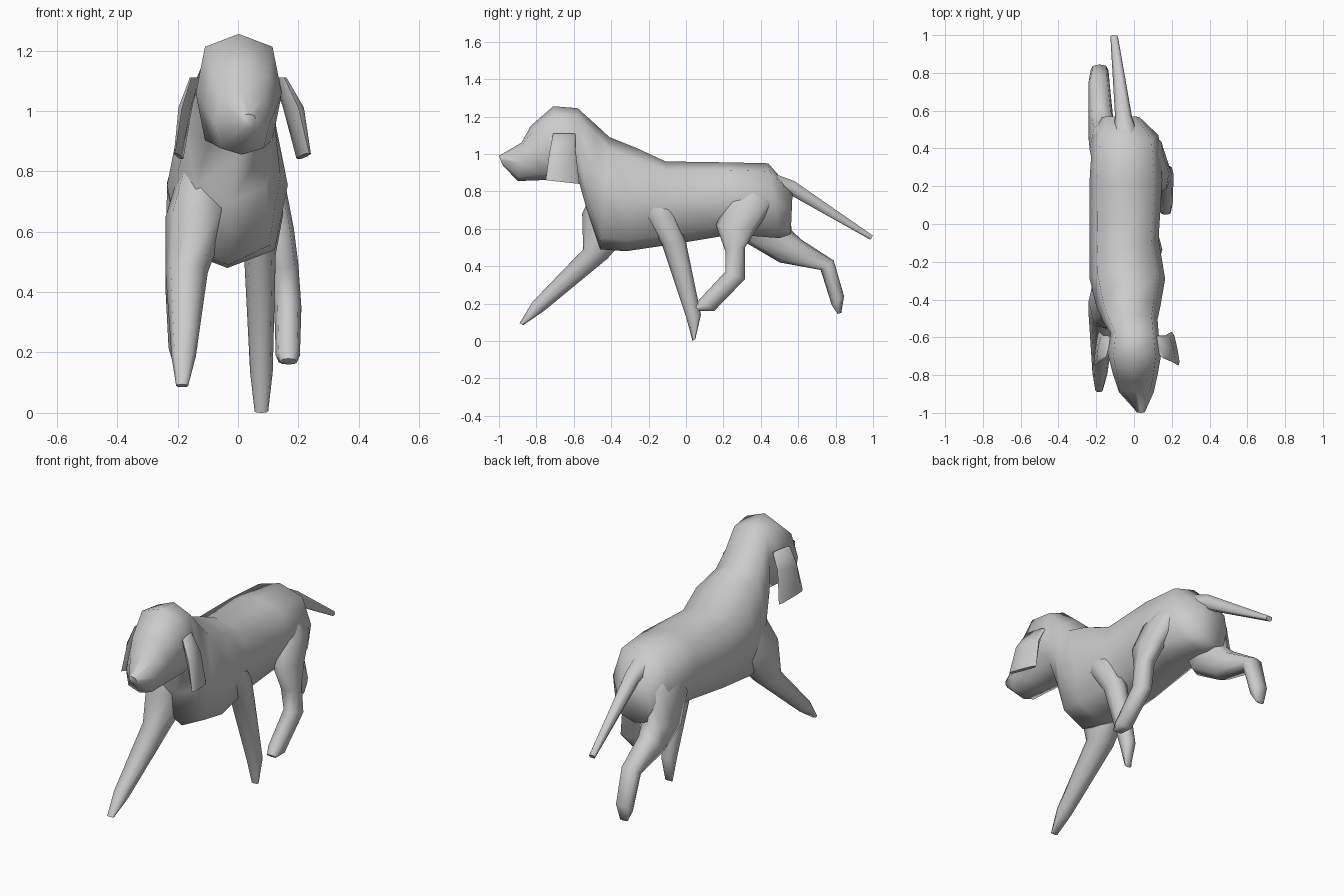
import bpy, bmesh, math
from mathutils import Vector


def spow(v, e):
    return math.copysign(abs(v) ** e, v) if abs(v) > 1e-6 else 0.0


def loft(name, sections, n=8, e=0.8, skew=0.0):
    """Skin rings given as (y1, z1, y2, z2, x_left, x_right)."""
    bm = bmesh.new()
    rings = []
    for y1, z1, y2, z2, xl, xr in sections:
        mid = Vector(((xl + xr) / 2, (y1 + y2) / 2, (z1 + z2) / 2))
        span = Vector((skew, (y1 - y2) / 2, (z1 - z2) / 2))
        side = Vector(((xr - xl) / 2, 0, 0))
        ring = []
        for i in range(n):
            a = 2 * math.pi * i / n
            ring.append(bm.verts.new(mid + side * spow(math.cos(a), e)
                                     + span * spow(math.sin(a), e)))
        rings.append(ring)
    for a, b in zip(rings, rings[1:]):
        for i in range(n):
            j = (i + 1) % n
            bm.faces.new((a[i], a[j], b[j], b[i]))
    bm.faces.new(rings[0])
    bm.faces.new(rings[-1])
    bmesh.ops.recalc_face_normals(bm, faces=bm.faces)
    me = bpy.data.meshes.new(name)
    bm.to_mesh(me)
    bm.free()
    ob = bpy.data.objects.new(name, me)
    bpy.context.collection.objects.link(ob)
    bpy.ops.object.select_all(action='DESELECT')
    ob.select_set(True)
    bpy.context.view_layer.objects.active = ob
    bpy.ops.object.shade_smooth_by_angle(angle=math.radians(70))
    return ob


# torso, neck and head in one skin, rump to nose
loft("body_and_head", [
    (0.57, 0.80, 0.56, 0.57, -0.17, 0.03),
    (0.44, 0.95, 0.50, 0.55, -0.22, 0.13),
    (0.22, 0.955, 0.25, 0.57, -0.235, 0.15),
    (-0.11, 0.96, -0.05, 0.52, -0.235, 0.13),
    (-0.26, 1.03, -0.32, 0.48, -0.235, 0.165),
    (-0.41, 1.09, -0.46, 0.49, -0.20, 0.14),
    (-0.48, 1.155, -0.53, 0.70, -0.17, 0.125),
    (-0.58, 1.245, -0.575, 0.86, -0.125, 0.13),
    (-0.71, 1.255, -0.66, 0.86, -0.14, 0.145),
    (-0.83, 1.15, -0.77, 0.86, -0.11, 0.125),
    (-0.88, 1.06, -0.90, 0.855, -0.08, 0.105),
    (-1.0, 0.99, -0.98, 0.94, 0.01, 0.06),
], e=0.7)

# front legs, running up into the shoulders
loft("front_leg_left", [
    (-0.46, 0.90, -0.20, 0.85, -0.17, -0.02),
    (-0.555, 0.68, -0.26, 0.62, -0.24, -0.03),
    (-0.55, 0.49, -0.42, 0.44, -0.24, -0.10),
    (-0.82, 0.21, -0.76, 0.16, -0.22, -0.14),
    (-0.89, 0.095, -0.87, 0.085, -0.205, -0.165),
])
loft("front_leg_right", [
    (-0.36, 0.80, -0.12, 0.80, 0.0, 0.12),
    (-0.22, 0.66, -0.05, 0.66, 0.01, 0.15),
    (-0.13, 0.52, 0.0, 0.53, 0.02, 0.125),
    (0.0, 0.13, 0.08, 0.14, 0.04, 0.115),
    (0.035, 0.0, 0.05, 0.01, 0.055, 0.10),
])

# hind legs, running up into the haunches
loft("hind_leg_right", [
    (0.30, 0.89, 0.45, 0.87, -0.02, 0.08),
    (0.22, 0.75, 0.47, 0.73, 0.02, 0.16),
    (0.16, 0.62, 0.38, 0.60, 0.07, 0.185),
    (0.21, 0.48, 0.315, 0.50, 0.10, 0.20),
    (0.21, 0.37, 0.315, 0.33, 0.12, 0.21),
    (0.07, 0.22, 0.15, 0.16, 0.125, 0.205),
    (0.05, 0.18, 0.07, 0.16, 0.14, 0.195),
])
loft("hind_leg_left", [
    (0.46, 0.90, 0.22, 0.87, -0.17, -0.02),
    (0.55, 0.76, 0.24, 0.72, -0.235, -0.04),
    (0.565, 0.59, 0.33, 0.52, -0.24, -0.08),
    (0.62, 0.54, 0.50, 0.42, -0.24, -0.11),
    (0.79, 0.43, 0.72, 0.38, -0.24, -0.13),
    (0.845, 0.24, 0.78, 0.19, -0.23, -0.135),
    (0.83, 0.15, 0.81, 0.145, -0.21, -0.16),
])

# tail
loft("tail", [
    (0.42, 0.92, 0.46, 0.78, -0.12, 0.03),
    (0.58, 0.86, 0.55, 0.78, -0.10, -0.01),
    (1.0, 0.565, 0.985, 0.54, -0.125, -0.085),
], n=6)

# hanging ears: the left one hangs closer to the head
ear = [
    (-0.71, 1.11, -0.59, 1.11, 0.12, 0.15),
    (-0.73, 1.01, -0.59, 1.02, 0.155, 0.21),
    (-0.75, 0.86, -0.57, 0.84, 0.205, 0.23),
]
loft("ear_right", ear, e=0.7, skew=0.018)
loft("ear_left", [(*s[:4], -0.055 - 0.65 * s[5], -0.055 - 0.65 * s[4])
                  for s in ear], e=0.7, skew=-0.012)
